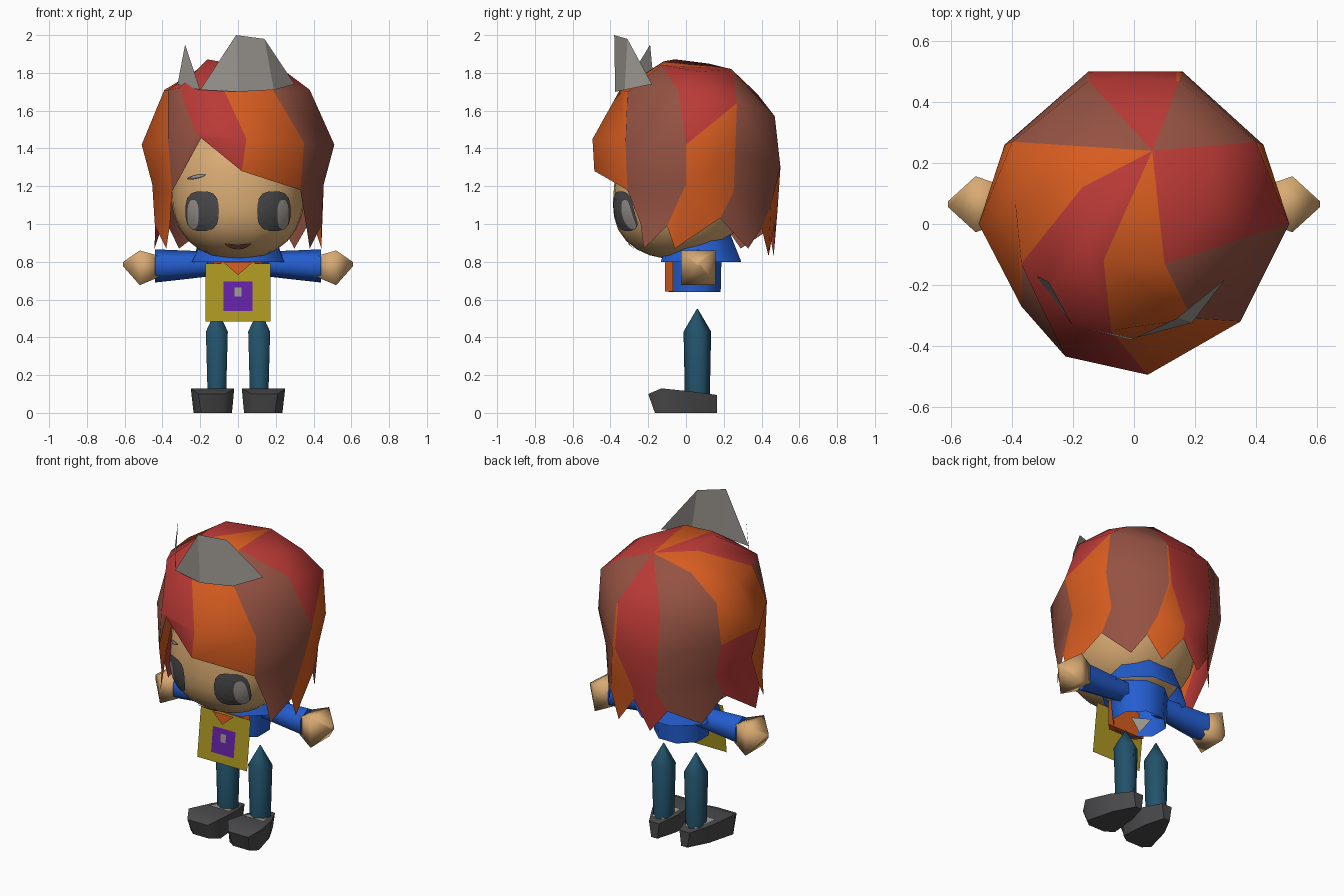
import bpy, bmesh, math
from mathutils import Vector

if "Cube" in bpy.data.objects:
    bpy.data.objects.remove(bpy.data.objects["Cube"])


def lin(c):
    c /= 255
    return c / 12.92 if c < 0.04045 else ((c + 0.055) / 1.055) ** 2.4


COLOURS = {
    "orange": (214, 92, 32), "red": (186, 58, 54), "brown": (148, 82, 66),
    "grey": (156, 151, 145), "skin": (216, 170, 114), "blue": (36, 94, 208),
    "yellow": (172, 152, 34), "purple": (100, 34, 166), "teal": (34, 82, 106),
    "charcoal": (74, 74, 76)}
MATS = {}
for key, rgb in COLOURS.items():
    MATS[key] = bpy.data.materials.new(key)
    MATS[key].diffuse_color = (*[lin(c) for c in rgb], 1)


def make(name, verts, faces, colours, smooth=None, fix=True):
    """Mesh object; colours is one name or one name per face."""
    me = bpy.data.meshes.new(name)
    me.from_pydata([tuple(v) for v in verts], [], faces)
    names = [colours] if isinstance(colours, str) else sorted(set(colours))
    for n in names:
        me.materials.append(MATS[n])
    if not isinstance(colours, str):
        for p, c in zip(me.polygons, colours):
            p.material_index = names.index(c)
    if fix:
        bm = bmesh.new()
        bm.from_mesh(me)
        bmesh.ops.recalc_face_normals(bm, faces=bm.faces)
        bm.to_mesh(me)
        bm.free()
    ob = bpy.data.objects.new(name, me)
    bpy.context.collection.objects.link(ob)
    if smooth:
        bpy.ops.object.select_all(action='DESELECT')
        ob.select_set(True)
        bpy.context.view_layer.objects.active = ob
        bpy.ops.object.shade_smooth_by_angle(angle=math.radians(smooth))
    return ob


def loft(name, rings, colour, smooth=None, caps=(True, True)):
    n = len(rings[0])
    verts = [v for r in rings for v in r]
    faces = [(k * n + i, k * n + (i + 1) % n, (k + 1) * n + (i + 1) % n, (k + 1) * n + i)
             for k in range(len(rings) - 1) for i in range(n)]
    if caps[0]:
        faces.append(tuple(range(n))[::-1])
    if caps[1]:
        faces.append(tuple(range(len(verts) - n, len(verts))))
    return make(name, verts, faces, colour, smooth)


def oval(cx, cy, z, rx, ry, n):
    return [(cx + rx * math.cos(2 * math.pi * (i + .5) / n),
             cy + ry * math.sin(2 * math.pi * (i + .5) / n), z) for i in range(n)]


# Head: rounded-box ellipsoid with the lower face pushed forward
HC, HR, P = Vector((0, -.02, 1.18)), (.355, .36, .365), 2.3


def jaw(z):
    return -.03 * min(max((1.2 - z) / .25, 0), 1)


bm = bmesh.new()
bmesh.ops.create_uvsphere(bm, u_segments=24, v_segments=16, radius=1)
for v in bm.verts:
    s = sum(abs(c) ** P for c in v.co) ** (-1 / P)
    v.co = HC + Vector([c * s * r for c, r in zip(v.co, HR)])
    v.co.y += jaw(v.co.z)
me = bpy.data.meshes.new("head")
bm.to_mesh(me)
bm.free()
me.materials.append(MATS["skin"])
head = bpy.data.objects.new("head", me)
bpy.context.collection.objects.link(head)
for p in me.polygons:
    p.use_smooth = True


def face_y(x, z, lift):
    k = 1 - abs(x / HR[0]) ** P - abs((z - HC.z) / HR[2]) ** P
    return HC.y - HR[1] * max(k, 0) ** (1 / P) - lift + jaw(z)


def face_plate(name, cx, cz, rx, rz, colour, lift, power=2, bend=0, tilt=0):
    """Rounded plate that follows the face."""
    n, rows = 20, 3
    verts = [(cx, face_y(cx, cz, lift), cz)]
    for k in range(1, rows + 1):
        for i in range(n):
            a = 2 * math.pi * i / n
            c, s = math.cos(a), math.sin(a)
            q = (abs(c) ** power + abs(s) ** power) ** (-1 / power) * k / rows
            x = cx + rx * c * q
            z = cz + rz * s * q + bend * (c * q) ** 2 + tilt * c * q
            verts.append((x, face_y(x, z, lift), z))
    faces = [(0, 1 + i, 1 + (i + 1) % n) for i in range(n)]
    for k in range(rows - 1):
        a, b = 1 + k * n, 1 + (k + 1) * n
        faces += [(a + i, b + i, b + (i + 1) % n, a + (i + 1) % n) for i in range(n)]
    make(name, verts, faces, colour, fix=False)


# Face details
for side, s in (("left", -1), ("right", 1)):
    face_plate(side + "_eye", s * .19, 1.068, .088, .105, "charcoal", .006, 3)
    face_plate(side + "_pupil", s * .238, 1.05, .03, .078, "grey", .0095, 2.5)
face_plate("mouth", 0, .878, .07, .013, "brown", .007, 2, .018)
face_plate("eyebrow", -.22, 1.25, .05, .011, "charcoal", .006, tilt=.01)
face_plate("eyebrow_shine", -.215, 1.253, .035, .006, "grey", .009, tilt=.007)

# Hair: swirling locks running from crown point to hem
N = 11
APEX = Vector((.06, .24, 1.82))
R2 = [(.38, -.04, 1.71), (.19, -.31, 1.7), (-.075, -.35, 1.71), (-.31, -.26, 1.72),
      (-.37, -.13, 1.71), (-.39, .07, 1.71), (-.4, .27, 1.64), (-.15, .47, 1.57),
      (.14, .47, 1.57), (.15, .47, 1.57), (.4, .27, 1.64)]
R3 = [(.51, 0, 1.42), (.35, -.32, 1.43), (.045, -.495, 1.45), (-.225, -.435, 1.48),
      (-.37, -.27, 1.44), (-.51, 0, 1.42), (-.425, .26, 1.38), (-.15, .5, 1.3),
      (.14, .5, 1.3), (.16, .5, 1.3), (.425, .26, 1.38)]
R2, R3 = [Vector(v) for v in R2], [Vector(v) for v in R3]
R1 = []
for v in R2:
    p = APEX.lerp(v, .6)
    p.z += max(0, .3 * ((v - APEX).xy.length - .25))
    R1.append(p)
R1[1].xy, R1[2].xy, R1[4].xy, R1[5].xy = (.1, -.13), (-.1, -.12), (-.17, .12), (-.2, .17)
R4 = [Vector((v.x * .89, v.y * .97, v.z - .21)) for v in R3]
R4[1:5] = [Vector(v) for v in ((.33, -.31, 1.18), (.02, -.485, 1.28),
                               (-.195, -.43, 1.455), (-.35, -.28, 1.17))]
R4[8], R4[9] = Vector((.03, .485, 1.08)), Vector((.2, .45, 1.1))
LOW = [Vector((v.x, v.y * .97, 1.0)) for v in R4]
LOW[1], LOW[4] = Vector((.36, -.24, 1.0)), Vector((-.36, -.24, 1.0))
LOW[0], LOW[5] = Vector((.44, -.1, .99)), Vector((-.44, -.1, .99))
LOW[6], LOW[10] = Vector((-.39, .18, 1.03)), Vector((.39, .18, 1.03))
LOW[7], LOW[9] = Vector((-.18, .44, .97)), Vector((.24, .4, .98))
verts = [APEX] + R1 + R2 + R3 + R4 + LOW
LOCKS = ["rbbbb", "ooooo", "rrrrr", "rrbbb", "ooooo", "ooorr", "bbbbb", "rrrrr",
         "rrooo", "bbbbb", "rrooo"]
TIPS = [.85, 0, 0, 0, .15, .15, .4, .5, .6, .35, .85]
CODE = {"r": "red", "o": "orange", "b": "brown"}
faces, cols = [], []
for i, lock in enumerate(LOCKS):
    j = (i + 1) % N
    a, b, c, d, e = [1 + N * k for k in range(5)]
    bands = [(0, a + i, a + j)]
    bands += [(a + i, b + i, a + j), (a + j, b + i, b + j)]
    if i == N - 1:
        bands += [(b + i, c + i, c + j), (b + i, c + j, b + j)]
    else:
        bands += [(b + i, c + i, b + j), (b + j, c + i, c + j)]
    bands.append((c + i, d + i, d + j, c + j))
    codes = [lock[0], lock[0] if i == 0 else lock[1], lock[1], lock[2],
             "r" if i == N - 1 else lock[2], lock[3]]
    if i not in (1, 2, 3):          # hanging pointed ends
        tip = LOW[i].lerp(LOW[j], TIPS[i]) * 1.02
        tip.z = .83 if i in (7, 8) else .87
        verts.append(tip)
        bands.append((d + i, e + i, len(verts) - 1, e + j, d + j))
        codes.append(lock[4])
    faces += bands
    cols += [CODE[k] for k in codes]
make("hair", verts, faces, cols, 80)

# Pointed tiara sheet
make("tiara", [(-.32, -.17, 1.74), (-.2, -.335, 1.71), (0, -.375, 1.7), (.19, -.325, 1.71),
               (.3, -.18, 1.74), (-.28, -.19, 1.95), (-.01, -.38, 2.0), (.14, -.31, 1.98)],
     [(0, 1, 5), (1, 2, 6), (2, 3, 7, 6), (3, 4, 7)], "grey")

# Shirt (open below) and wide collar
loft("shirt", [oval(0, .045, .64, .16, .15, 8), oval(0, .045, .84, .18, .155, 8)],
     "blue", 60, (False, True))
loft("collar", [oval(0, .08, .8, .265, .23, 8),
                [(x, y, .9 + .3 * max(y, 0)) for x, y, z in oval(0, .06, 0, .21, .18, 8)]],
     "blue", 60, (False, True))

# Inner shirt front, neckline and lining inside the shirt
loft("shirt_front", [[(-.13, -.07, z), (.13, -.07, z), (.09, -.112, z), (-.09, -.112, z)]
                     for z in (.642, .8)], "orange")
make("neckline", [(-.075, -.15, .795), (0, -.155, .73), (.075, -.15, .795)],
     [(0, 1, 2)], "orange")
make("shirt_lining", [(-.13, .0, .74), (-.03, -.06, .74), (-.07, -.035, .645)],
     [(0, 1, 2)], "grey")


# Hanging chest panel with square emblem and dot
def panel(name, hx, z0, z1, lift, colour):
    def y(z):
        return -.12 - (.79 - z) * .12 - lift
    make(name, [(-hx, y(z0), z0), (hx, y(z0), z0), (hx, y(z1), z1), (-hx, y(z1), z1)],
         [(0, 1, 2, 3)], colour, fix=False)


panel("chest_panel", .172, .485, .79, 0, "yellow")
panel("emblem", .078, .54, .695, .004, "purple")
panel("emblem_dot", .018, .615, .665, .008, "grey")


def tube(name, s, stations, colour, n, smooth, y=.065):
    """Loft along x; stations are (x, z, radius)."""
    rings = [[(s * x, y + r * math.cos(2 * math.pi * (i + .5) / n),
               z + r * math.sin(2 * math.pi * (i + .5) / n)) for i in range(n)]
             for x, z, r in stations]
    loft(name, rings, colour, smooth)


for side, s in (("left", -1), ("right", 1)):
    # Arms
    tube(side + "_sleeve", s, [(.12, .79, .064), (.27, .784, .075), (.44, .778, .088)],
         "blue", 6, 70)
    tube(side + "_hand", s, [(.42, .775, .08), (.52, .768, .13), (.61, .788, .014)],
         "skin", 4, 100)
    # Legs with pointed tops
    loft(side + "_leg", [oval(s * .112, .06, .08, .056, .066, 6),
                         oval(s * .112, .06, .43, .067, .073, 6),
                         oval(s * .112, .06, .55, .003, .003, 6)], "teal", 70)
    # Shoes: cross-sections from heel to toe (y, inner x, outer x, top z)
    rings = []
    for y, a, b, t in ((.165, .07, .14, .095), (.04, .035, .205, .112),
                       (-.13, .02, .25, .13), (-.2, .07, .21, .1)):
        yb = max(y, -.165)
        rings.append([(s * (a + .012), yb, 0), (s * (b - .015), yb, 0),
                      (s * b, y, t), (s * a, y, t)])
    loft(side + "_shoe", rings, "charcoal", 50)
    # Ankle lining
    make(side + "_ankle_lining", [(s * .075, .12, .108), (s * .15, .12, .108),
                                  (s * .19, -.02, .124), (s * .05, -.02, .124)],
         [(0, 1, 2, 3)], "grey")

for m in bpy.data.materials:
    if m.users and not m.is_grease_pencil:
        m.use_nodes = True
        m.node_tree.nodes["Principled BSDF"].inputs["Base Color"].default_value = m.diffuse_color
